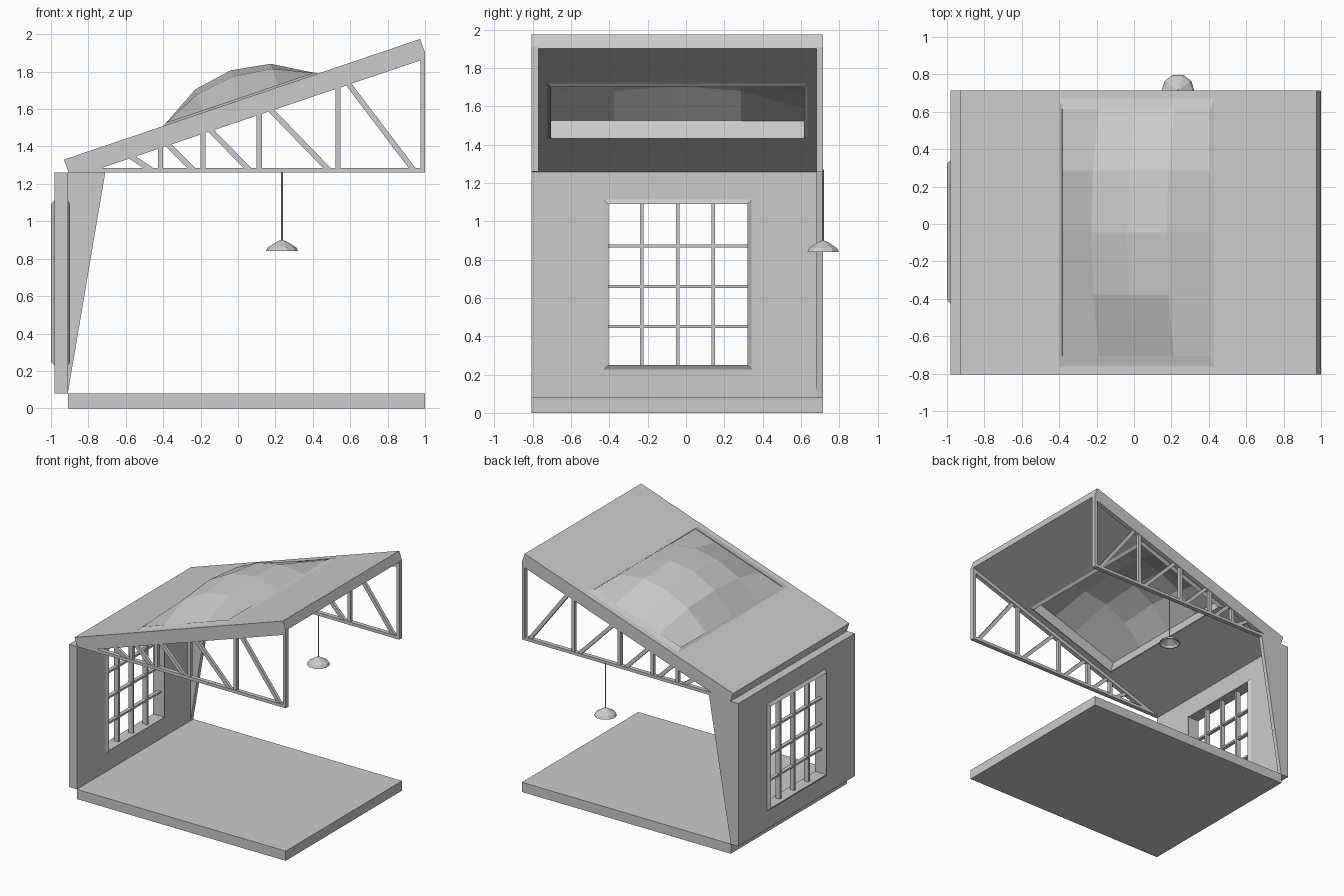
import bpy, bmesh, math
from mathutils import Matrix, Vector

if "Cube" in bpy.data.objects:
    bpy.data.objects.remove(bpy.data.objects["Cube"])

Y0, Y1 = -0.805, 0.715
YC = (Y0 + Y1) / 2


def finish(name, bm, mat=None):
    if mat:
        bm.transform(mat)
    bmesh.ops.recalc_face_normals(bm, faces=bm.faces)
    me = bpy.data.meshes.new(name)
    bm.to_mesh(me)
    bm.free()
    ob = bpy.data.objects.new(name, me)
    bpy.context.collection.objects.link(ob)
    return ob


def ring(name, loops, mat=None):
    """Closed frame: consecutive loops joined, last joined to first."""
    bm = bmesh.new()
    L = [[bm.verts.new(p) for p in lp] for lp in loops]
    n = len(L[0])
    for k, a in enumerate(L):
        b = L[(k + 1) % len(L)]
        for i in range(n):
            j = (i + 1) % n
            bm.faces.new((a[i], a[j], b[j], b[i]))
    return finish(name, bm, mat)


def prism(name, pts, y0, y1):
    """Extrude an x-z outline along y."""
    bm = bmesh.new()
    f = bm.faces.new([bm.verts.new((x, y0, z)) for x, z in pts])
    r = bmesh.ops.extrude_face_region(bm, geom=[f])
    vs = [v for v in r["geom"] if isinstance(v, bmesh.types.BMVert)]
    bmesh.ops.translate(bm, verts=vs, vec=(0, y1 - y0, 0))
    return finish(name, bm)


def box(name, x0, x1, y0, y1, z0, z1):
    return prism(name, [(x0, z0), (x1, z0), (x1, z1), (x0, z1)], y0, y1)


def beam(name, p, q, w, y0, y1):
    p, q = Vector(p), Vector(q)
    d = (q - p).normalized()
    n = Vector((-d.y, d.x)) * w / 2
    return prism(name, [p - n, q - n, q + n, p + n], y0, y1)


def rect(u0, u1, v0, v1, w):
    return [(u0, v0, w), (u1, v0, w), (u1, v1, w), (u0, v1, w)]


# floor and back-corner fin
box("floor", -0.91, 1, Y0, Y1, 0, 0.08)
prism("tapered_fin", [(-0.91, 0.08), (-0.71, 1.26), (-0.91, 1.26)], Y1 - 0.035, Y1)

# wall with window opening (local u = y, v = z, w = x)
WALL = Matrix(((0, 0, 1, 0), (1, 0, 0, 0), (0, 1, 0, 0), (0, 0, 0, 1)))
hole, full = (-0.41, 0.325, 0.245, 1.095), (Y0, Y1, 0.08, 1.26)
ring("wall", [rect(*full, -0.98), rect(*hole, -0.98),
              rect(*hole, -0.91), rect(*full, -0.91)], WALL)
inner, outer = (-0.405, 0.32, 0.25, 1.09), (-0.428, 0.343, 0.227, 1.113)
ring("window_frame", [rect(*outer, -0.98), rect(*inner, -1.0),
                      rect(*inner, -0.897), rect(*outer, -0.91)], WALL)
for i in range(3):
    y, z = -0.23 + 0.186 * i, 0.45 + 0.21 * i
    box("window_upright", -0.965, -0.925, y - 0.009, y + 0.009, 0.245, 1.095)
    box("window_crossbar", -0.96, -0.93, -0.41, 0.325, z - 0.008, z + 0.008)

# sloping roof with skylight opening (local u up the slope, w outward)
ang = math.atan2(0.645, 1.905)
ROOF = (Matrix.Translation((0.015, YC, 1.33 + 0.945 * math.tan(ang)))
        @ Matrix.Rotation(-ang, 4, 'Y'))
full, hole = (-0.998, 1.013, -0.76, 0.76), (-0.42, 0.42, -0.663, 0.663)
ring("roof", [rect(*full, 0), rect(*hole, 0),
              rect(*hole, -0.077), rect(*full, -0.077)], ROOF)
lip = (-0.417, 0.417, -0.66, 0.66)
ring("skylight_frame", [rect(-0.437, 0.437, -0.715, 0.715, 0), rect(*lip, 0.012),
                        rect(*lip, -0.089), rect(-0.44, 0.44, -0.68, 0.68, -0.077)], ROOF)

# faceted skylight dome
bm = bmesh.new()
bmesh.ops.create_grid(bm, x_segments=4, y_segments=4, size=1)
rise = lambda t: {0: 1, 1: 0.78, 2: 0}[round(abs(t) * 2)]
for v in bm.verts:
    h = rise(v.co.x) * rise(v.co.y)
    v.co = (v.co.x * 0.425, v.co.y * 0.662, 0.006 + 0.16 * h)
finish("skylight_dome", bm, ROOF)

# trusses on both sides
outer = [(-0.91, 1.26), (1, 1.26), (1, 1.908)]
inner = [(-0.73, 1.285), (0.975, 1.285), (0.975, 1.86)]
diagonals = [((-0.585, 1.355), (-0.465, 1.275)), ((-0.385, 1.42), (-0.24, 1.275)),
             ((-0.16, 1.5), (0.06, 1.275)), ((0.165, 1.605), (0.485, 1.275)),
             ((0.577, 1.752), (0.938, 1.275))]
for y0, y1 in ((Y0, Y0 + 0.035), (Y1 - 0.035, Y1)):
    ring("truss_chords", [[(x, y, z) for x, z in pts] for pts, y in
                          ((outer, y0), (inner, y0), (inner, y1), (outer, y1))])
    for x in (-0.415, -0.187, 0.113, 0.535):
        box("truss_post", x - 0.014, x + 0.014, y0 + 0.003, y1 - 0.003,
            1.275, 1.285 + 0.337 * (x + 0.73) + 0.015)
    for p, q in diagonals:
        beam("truss_diagonal", p, q, 0.029, y0 + 0.005, y1 - 0.005)


# pendant lamp
def circle(r, z, n=10):
    return [(0.235 + r * math.cos(i * math.tau / n),
             Y1 + r * math.sin(i * math.tau / n), z) for i in range(n)]


ring("lamp_shade", [circle(r, z) for r, z in
                    ((0.087, 0.84), (0.076, 0.86), (0.025, 0.892), (0.004, 0.9),
                     (0.004, 0.893), (0.022, 0.885), (0.07, 0.855), (0.078, 0.84))])
bm = bmesh.new()
bmesh.ops.create_cone(bm, cap_ends=True, segments=8, radius1=0.005, radius2=0.005, depth=0.38)
finish("lamp_cord", bm, Matrix.Translation((0.235, Y1, 1.08)))
